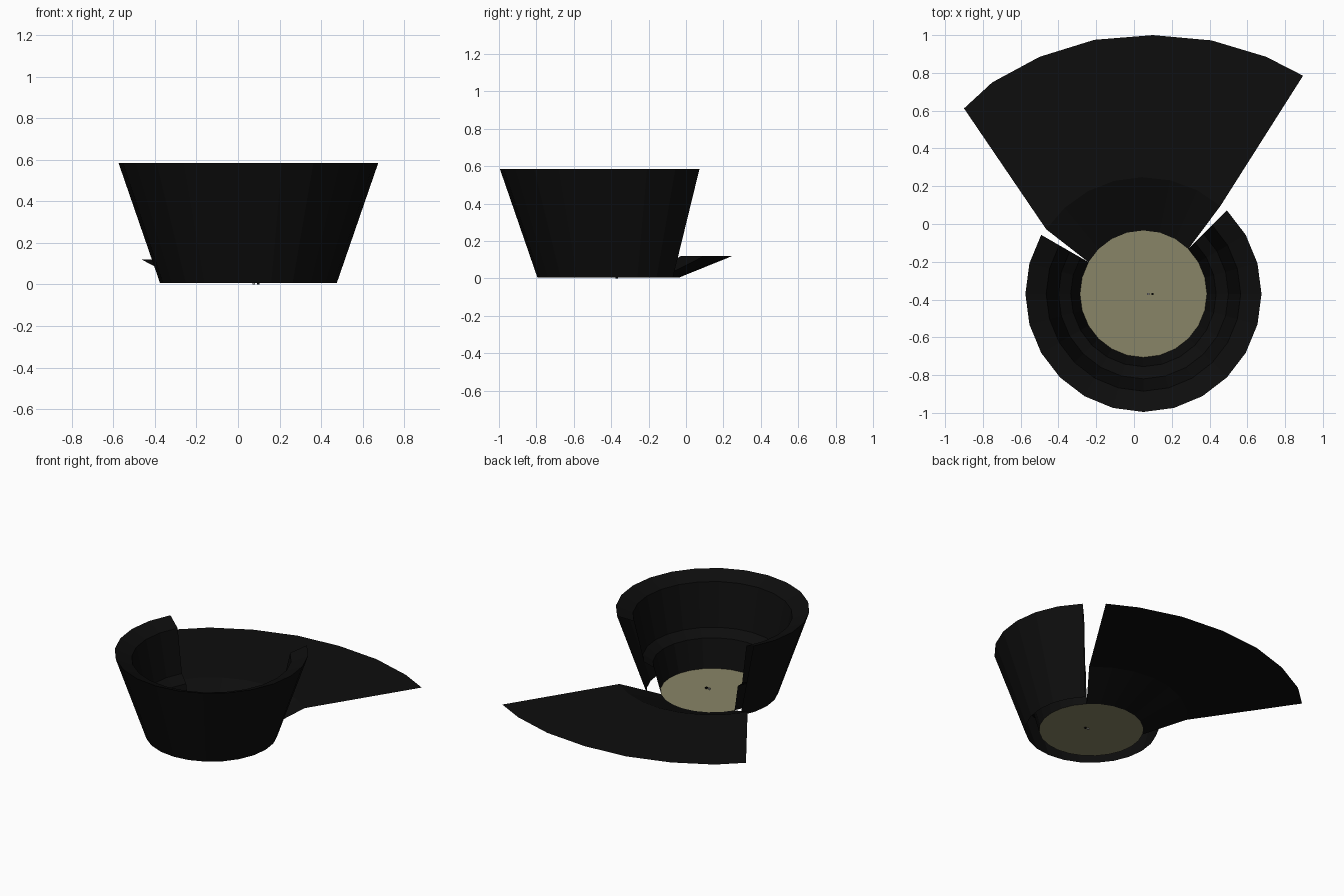
import bpy
from math import cos, sin, radians

if "Cube" in bpy.data.objects:
    bpy.data.objects.remove(bpy.data.objects["Cube"])

CX, CY = 0.05, -0.37   # centre of the bowl
Z0 = 0.006             # floor level


def material(name, color):
    m = bpy.data.materials.new(name)
    m.diffuse_color = (*color, 1)
    m.use_nodes = True
    m.node_tree.nodes["Principled BSDF"].inputs["Base Color"].default_value = m.diffuse_color
    return m


black = material("black", (0.004, 0.004, 0.004))
tan = material("tan", (0.25, 0.235, 0.135))
grey = material("grey", (0.35, 0.35, 0.35))


def add_mesh(name, verts, faces, mat):
    me = bpy.data.meshes.new(name)
    me.from_pydata(verts, [], faces)
    me.materials.append(mat)
    ob = bpy.data.objects.new(name, me)
    bpy.context.collection.objects.link(ob)
    return ob


def polar(r, deg, z):
    return (CX + r * cos(radians(deg)), CY + r * sin(radians(deg)), z)


def add_strip(name, rows, mat):
    n = len(rows[0])
    verts = [p for row in rows for p in row]
    faces = [(i * n + j, i * n + j + 1, (i + 1) * n + j + 1, (i + 1) * n + j)
             for i in range(len(rows) - 1) for j in range(n - 1)]
    return add_mesh(name, verts, faces, mat)


# Round floor disc
add_mesh("floor_disc", [polar(0.336, a, Z0) for a in range(0, 360, 15)],
         [tuple(range(24))], tan)

# Open bowl: stepped inner wall, sloped rim and outer wall, hollow underneath
profile = [(0.425, Z0), (0.625, 0.585), (0.515, 0.54), (0.45, 0.245),
           (0.385, 0.2), (0.336, Z0)]
add_strip("bowl_wall", [[polar(r, a, z) for a in range(150, 406, 15)]
                        for r, z in profile], black)

# Spreading back flap: sloped ramp, then a flat fan
outer = [(0.895, 0.785), (0.70, 0.885), (0.41, 0.972), (0.10, 1.0),
         (-0.21, 0.975), (-0.50, 0.885), (-0.75, 0.75), (-0.90, 0.612)]
add_strip("back_flap", [
    [polar(0.336, 45 + 15 * i, Z0) for i in range(8)],
    [polar(0.618, 48.8 + 97.6 / 7 * i, 0.12) for i in range(8)],
    [(x, y, 0.12) for x, y in outer]], black)

# Tiny pegs at the middle of the floor
for name, x, mat in (("light_peg", 0.075, grey), ("dark_peg", 0.098, black)):
    bpy.ops.mesh.primitive_cube_add(size=1, location=(x, CY, 0.008))
    peg = bpy.context.object
    peg.name = name
    peg.scale = (0.012, 0.012, 0.016)
    peg.data.materials.append(mat)
